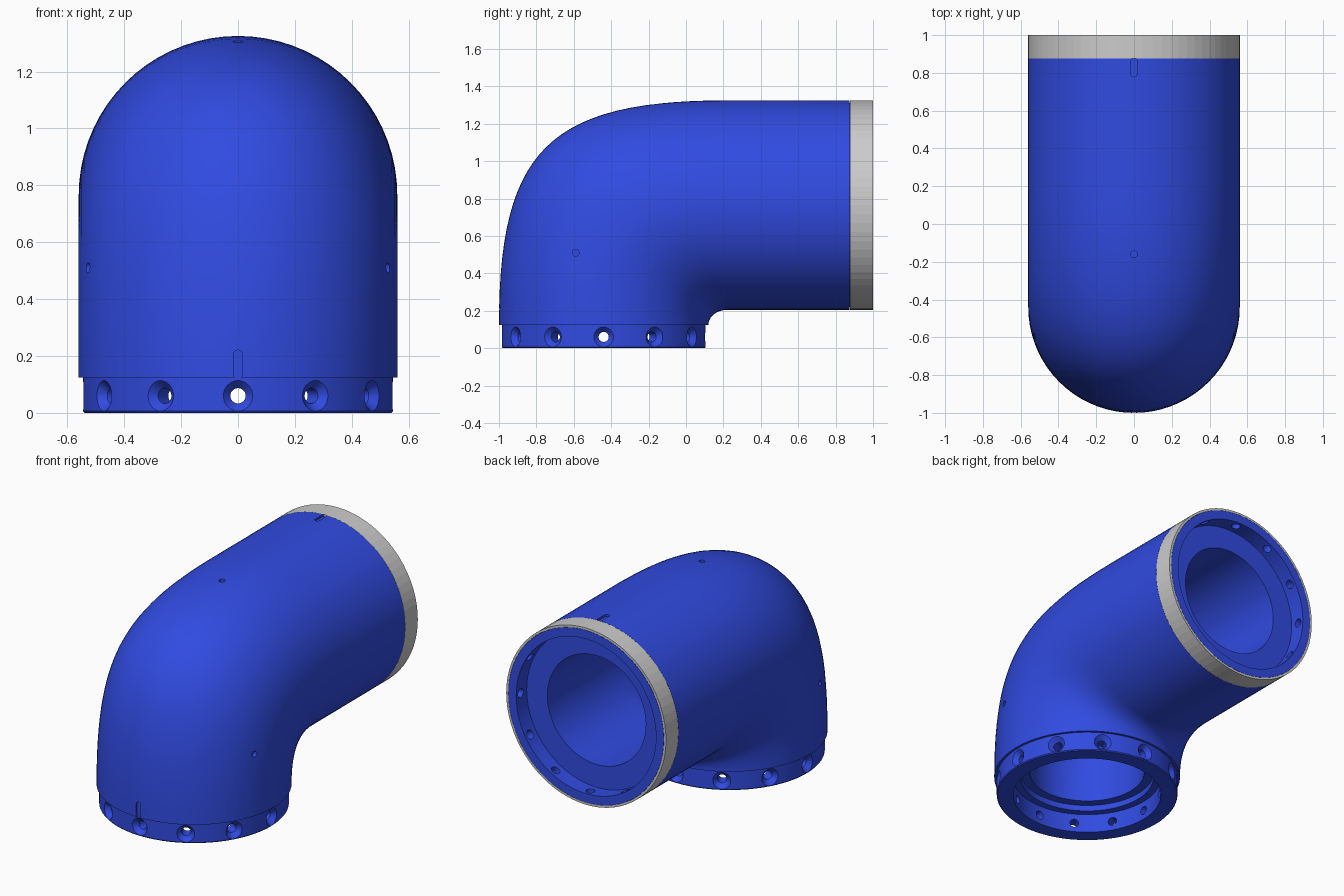
import bpy, bmesh
from math import sin, cos, pi
from mathutils import Vector

if "Cube" in bpy.data.objects:
    bpy.data.objects.remove(bpy.data.objects["Cube"])

SEG = 72
AY, AZ = -0.44, 0.765          # vertical tube axis (y) and horizontal tube axis (z)


def skin(bm, rings, loop=False):
    """Bridge rings of points; cap the ends, or join last to first."""
    vs = [[bm.verts.new(p) for p in r] for r in rings]
    n = len(vs[0])
    pairs = list(zip(vs, vs[1:])) + ([(vs[-1], vs[0])] if loop else [])
    for a, b in pairs:
        for i in range(n):
            j = (i + 1) % n
            bm.faces.new((a[i], a[j], b[j], b[i]))
    if not loop:
        bm.faces.new(vs[0][::-1])
        bm.faces.new(vs[-1])


def finish(bm, name):
    bmesh.ops.recalc_face_normals(bm, faces=bm.faces)
    me = bpy.data.meshes.new(name)
    bm.to_mesh(me)
    bm.free()
    ob = bpy.data.objects.new(name, me)
    bpy.context.collection.objects.link(ob)
    return ob


def section(inner, outer, w):
    """Elliptical section between an inner-bend and an outer-bend point (y, z)."""
    c = [(inner[k] + outer[k]) / 2 for k in (0, 1)]
    h = [(outer[k] - inner[k]) / 2 for k in (0, 1)]
    return [Vector((w * sin(a), c[0] + h[0] * cos(a), c[1] + h[1] * cos(a)))
            for a in (2 * pi * i / SEG for i in range(SEG))]


def low(r, z):                  # ring on the vertical tube
    return section((AY + r, z), (AY - r, z), r)


def far(r, y):                  # ring on the horizontal tube
    return section((y, AZ - r), (y, AZ + r), r)


def bend(r, y1, z0, h_in, h_out, steps=28):
    """Quarter bend rings, each side following its own bezier."""
    def bez(p, q, h, t):
        b = (p[0], p[1] + (q[1] - p[1]) * h)
        c = (q[0] - (q[0] - p[0]) * h, q[1])
        s = 1 - t
        return [s**3 * p[k] + 3*s*s*t * b[k] + 3*s*t*t * c[k] + t**3 * q[k] for k in (0, 1)]
    return [section(bez((AY + r, z0), (y1, AZ - r), h_in, i / steps),
                    bez((AY - r, z0), (y1, AZ + r), h_out, i / steps), r)
            for i in range(steps + 1)]


# Elbow body: outer skin, far socket, bore, lower socket
bm = bmesh.new()
rings = [low(0.54, 0), low(0.545, 0.006), low(0.545, 0.125)]
rings += bend(0.56, 0.22, 0.125, 0.55, 0.78)
rings += [far(0.56, 0.875), far(0.545, 0.875), far(0.545, 1.0)]
rings += [far(0.49, 1.0), far(0.49, 0.895), far(0.345, 0.895)]
rings += bend(0.345, 0.22, 0.16, 0.55, 0.75)[::-1]
rings += [low(0.40, 0.16), low(0.40, 0.122), low(0.445, 0.122), low(0.445, 0)]
skin(bm, rings, loop=True)
body = finish(bm, "elbow_body")


def plug(bm, origin, axis, up, profile, stretch=0.0, n=20):
    """Revolved cutter along axis; stretch turns the circle into a slot."""
    o, w, u = Vector(origin), Vector(axis), Vector(up)
    v = w.cross(u)
    out = []
    for d, r in profile:
        out.append([])
        for i in range(n):
            a = 2 * pi * (i + 0.5) / n
            s = stretch if cos(a) > 0 else -stretch
            out[-1].append(o + w * d + u * (r * cos(a) + s) + v * (r * sin(a)))
    skin(bm, out)


# Cutters: countersunk screw holes, index slots and marker dimples
bm = bmesh.new()
screw = [(0.41, 0.027), (0.515, 0.027), (0.546, 0.055), (0.6, 0.055)]
for i in range(12):
    a = 2 * pi * i / 12
    plug(bm, (0, AY, 0.06), (sin(a), cos(a), 0), (0, 0, 1), screw)
    plug(bm, (0, 0.955, AZ), (sin(a), 0, cos(a)), (0, 1, 0), screw[:2] + [(0.6, 0.027)])
slot = [(0.547, 0.016), (0.6, 0.016)]
plug(bm, (0, AY, 0.171), (0, -1, 0), (0, 0, 1), slot, 0.034)
plug(bm, (0, 0.829, AZ), (0, 0, 1), (0, 1, 0), slot, 0.034)
for s in (-1, 1):
    plug(bm, (0, -0.59, 0.51), (s, 0, 0), (0, 0, 1), [(0.51, 0.018), (0.6, 0.018)])
plug(bm, (0, -0.16, AZ), (0, 0, 1), (0, 1, 0), [(0.51, 0.018), (0.6, 0.018)])
cutter = finish(bm, "cutters")
cutter.hide_render = True

mod = body.modifiers.new("holes", 'BOOLEAN')
mod.operation = 'DIFFERENCE'
mod.solver = 'EXACT'
mod.object = cutter
bpy.context.view_layer.objects.active = body
body.select_set(True)
bpy.ops.object.modifier_apply(modifier=mod.name)
bpy.data.objects.remove(cutter)
bpy.ops.object.shade_smooth_by_angle(angle=0.5)

blue = bpy.data.materials.new("blue")
blue.diffuse_color = (0.03, 0.07, 0.75, 1)
blue.use_nodes = True
blue.node_tree.nodes["Principled BSDF"].inputs["Base Color"].default_value = blue.diffuse_color
body.data.materials.clear()
body.data.materials.append(blue)

# Grey cover sleeve on the far collar
bm = bmesh.new()
skin(bm, [far(0.56, 0.876), far(0.56, 1.0), far(0.546, 1.0), far(0.546, 0.876)], loop=True)
finish(bm, "cover_sleeve")
